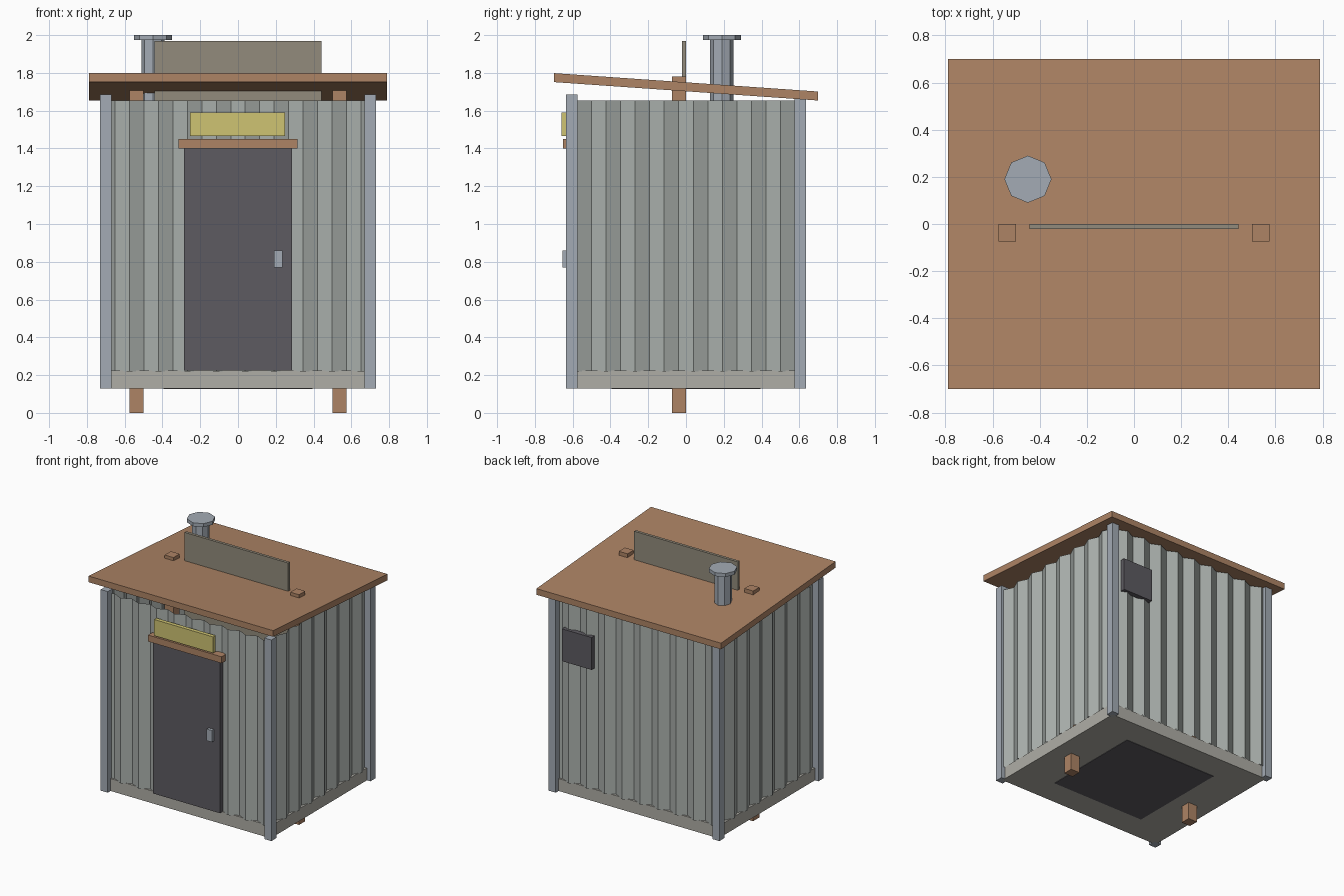
import bpy, bmesh, math

if "Cube" in bpy.data.objects:
    bpy.data.objects.remove(bpy.data.objects["Cube"])


def material(name, rgb):
    m = bpy.data.materials.new(name)
    m.diffuse_color = (*rgb, 1)
    m.use_nodes = True
    m.node_tree.nodes["Principled BSDF"].inputs["Base Color"].default_value = m.diffuse_color
    return m


WOOD = material("wood", (0.42, 0.23, 0.13))
DARK = material("dark_door", (0.11, 0.105, 0.12))
YELLOW = material("yellow", (0.62, 0.55, 0.17))
BOARD = material("weathered_board", (0.29, 0.26, 0.20))
TIN = material("tin", (0.40, 0.43, 0.41))
TRIM = material("trim", (0.37, 0.41, 0.46))
STONE = material("concrete", (0.43, 0.42, 0.38))


def finish(name, bm, mat):
    me = bpy.data.meshes.new(name)
    bm.to_mesh(me)
    bm.free()
    me.materials.append(mat)
    ob = bpy.data.objects.new(name, me)
    bpy.context.collection.objects.link(ob)
    return ob


def box(name, x, y, z, mat, slope=0.0):
    """Box from (min, max) ranges; slope shears z along y."""
    bm = bmesh.new()
    bmesh.ops.create_cube(bm, size=1)
    for v in bm.verts:
        a, b, c = (r[0] if k < 0 else r[1] for r, k in zip((x, y, z), v.co))
        v.co = (a, b, c + slope * b)
    return finish(name, bm, mat)


def tube(name, x, y, z, r, mat):
    bm = bmesh.new()
    bmesh.ops.create_cone(bm, segments=8, radius1=r, radius2=r,
                          depth=z[1] - z[0], cap_ends=True)
    bmesh.ops.translate(bm, verts=bm.verts, vec=(x, y, sum(z) / 2))
    return finish(name, bm, mat)


def corrugated(name, count, pitch, depth, offset, turn):
    """Folded sheet facing -y at the given offset, turned about z."""
    bm = bmesh.new()
    cols = []
    for i in range(count + 1):
        x = (i - count / 2) * pitch
        y = -offset + (depth / 2 if i % 2 else -depth / 2)
        cols.append([bm.verts.new((x, y, z)) for z in (0.22, 1.655)])
    for a, b in zip(cols, cols[1:]):
        bm.faces.new((a[0], b[0], b[1], a[1]))
    ob = finish(name, bm, TIN)
    ob.rotation_euler.z = turn


# Base slab and dark floor hatch underneath
box("base_slab", (-0.70, 0.70), (-0.60, 0.60), (0.13, 0.225), STONE)
box("floor_hatch", (-0.395, 0.395), (-0.395, 0.395), (0.127, 0.14), DARK)

# Corrugated walls
corrugated("front_wall", 19, 0.0765, 0.035, 0.598, 0)
corrugated("right_wall", 15, 0.077, 0.035, 0.695, math.pi / 2)
corrugated("back_wall", 19, 0.0765, 0.035, 0.598, math.pi)
corrugated("left_wall", 15, 0.077, 0.035, 0.695, -math.pi / 2)

# Corner trims
for sx in (-1, 1):
    for sy in (-1, 1):
        box("corner_trim", sorted((sx * 0.67, sx * 0.73)),
            sorted((sy * 0.575, sy * 0.635)), (0.13, 1.685), TRIM)

# Inner posts that run from ground through the roof, and the upright board
for sx in (-1, 1):
    box("support_post", sorted((sx * 0.5, sx * 0.575)), (-0.075, 0), (0, 1.78), WOOD)
box("upright_board", (-0.443, 0.443), (-0.022, 0), (1.30, 1.97), BOARD)

# Sloping roof
box("roof", (-0.79, 0.79), (-0.70, 0.70), (1.7025, 1.75), WOOD, slope=-0.0696)

# Door, lintel, sign plate and handle
box("door", (-0.285, 0.285), (-0.63, -0.59), (0.225, 1.40), DARK)
box("lintel", (-0.315, 0.315), (-0.65, -0.59), (1.40, 1.45), WOOD)
box("sign_plate", (-0.255, 0.25), (-0.66, -0.63), (1.465, 1.59), YELLOW)
box("door_handle", (0.19, 0.235), (-0.655, -0.63), (0.77, 0.86), TRIM)

# Vent panel on the back
box("back_vent", (0.365, 0.62), (0.595, 0.632), (1.16, 1.41), DARK)

# Chimney pipe and cap
tube("chimney_pipe", -0.45, 0.19, (1.60, 1.98), 0.062, TRIM)
tube("chimney_cap", -0.45, 0.19, (1.973, 2.0), 0.10, TRIM)
